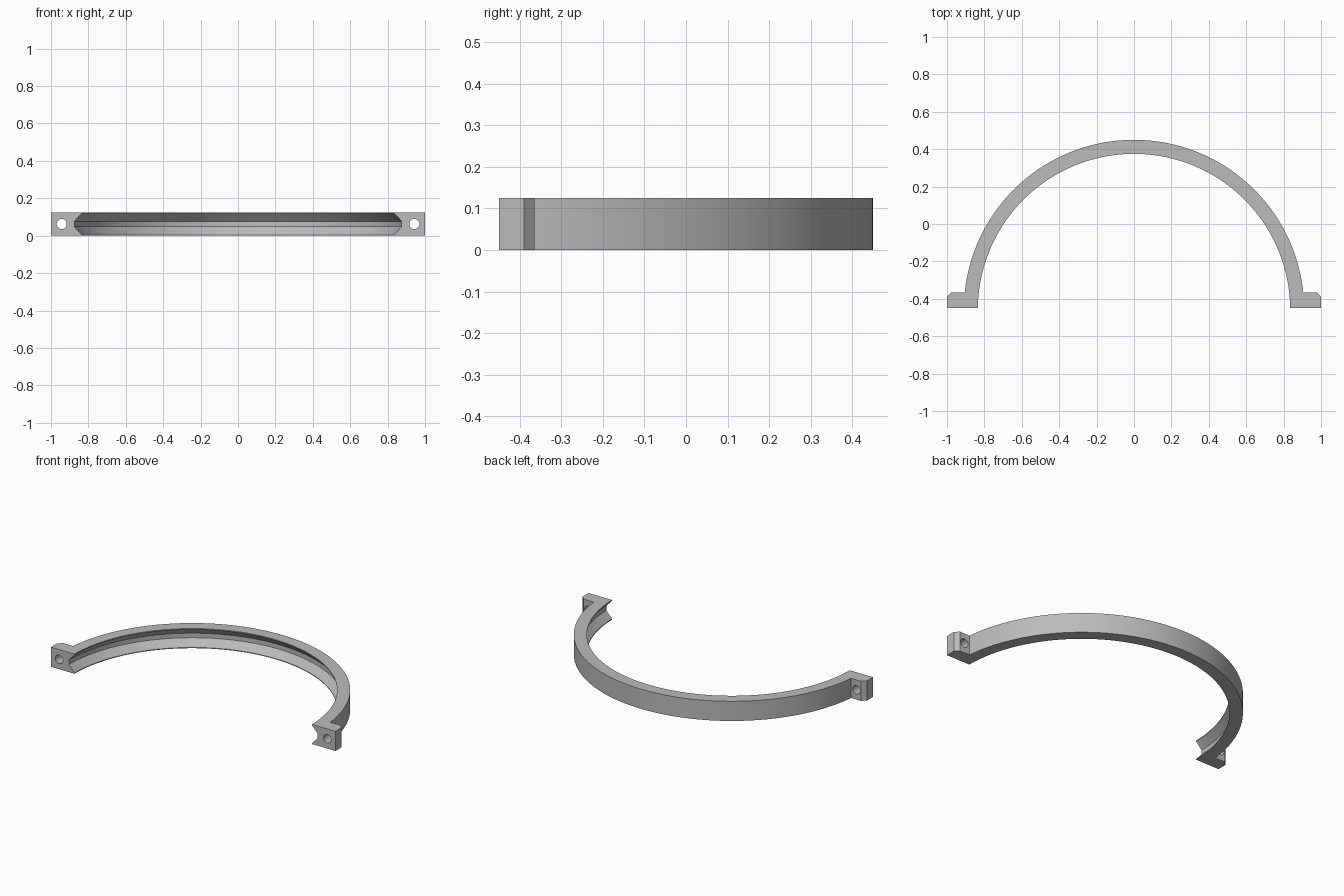
import bpy, bmesh, math
from mathutils import Vector

cube = bpy.data.objects.get("Cube")
if cube:
    bpy.data.objects.remove(cube)

HEIGHT = 0.125
FRONT = -0.45
CENTRE_Y = -0.46
R_IN, R_OUT, R_GROOVE = 0.835, 0.91, 0.875

grey = bpy.data.materials.new("grey metal")
grey.use_nodes = True
colour = (0.5, 0.5, 0.5, 1)
grey.diffuse_color = colour
grey.node_tree.nodes["Principled BSDF"].inputs["Base Color"].default_value = colour


def make_object(name, bm):
    bmesh.ops.recalc_face_normals(bm, faces=bm.faces)
    mesh = bpy.data.meshes.new(name)
    bm.to_mesh(mesh)
    bm.free()
    mesh.materials.append(grey)
    obj = bpy.data.objects.new(name, mesh)
    bpy.context.collection.objects.link(obj)
    return obj


def combine(target, helper, operation):
    """Apply a boolean and remove the helper."""
    helper.hide_render = True
    mod = target.modifiers.new(operation, 'BOOLEAN')
    mod.object, mod.operation, mod.solver = helper, operation, 'EXACT'
    bpy.context.view_layer.objects.active = target
    bpy.ops.object.modifier_apply(modifier=mod.name)
    bpy.data.objects.remove(helper)


# Half ring: grooved section swept round the centre, trimmed flat at the front
bm = bmesh.new()
section = [(R_OUT, 0), (R_OUT, HEIGHT), (R_IN, HEIGHT), (R_IN, 0.12),
           (R_GROOVE, 0.077), (R_GROOVE, 0.048), (R_IN, 0.005), (R_IN, 0)]
face = bm.faces.new([bm.verts.new((r, CENTRE_Y, z)) for r, z in section])
bmesh.ops.spin(bm, geom=[face, *face.edges, *face.verts],
               cent=(0, CENTRE_Y, 0), axis=(0, 0, 1), angle=math.pi,
               steps=112, use_duplicate=False)
if face.is_valid and not any(len(e.link_faces) < 2 for e in bm.edges):
    pass
else:
    bmesh.ops.holes_fill(bm, edges=[e for e in bm.edges if e.is_boundary])
cut = bmesh.ops.bisect_plane(bm, geom=[*bm.verts, *bm.edges, *bm.faces],
                             plane_co=(0, FRONT, 0), plane_no=(0, -1, 0),
                             clear_outer=True)
bmesh.ops.holes_fill(bm, edges=[e for e in bm.edges if e.is_boundary])
ring = make_object("half_ring_clamp", bm)

# Bolt lugs with a chamfered outer corner and a through hole
for side in (-1, 1):
    bm = bmesh.new()
    outline = [(0.89, FRONT), (1, FRONT), (1, -0.39), (0.975, -0.365), (0.89, -0.365)]
    base = bm.faces.new([bm.verts.new((side * x, y, 0)) for x, y in outline])
    top = bmesh.ops.extrude_face_region(bm, geom=[base])
    bmesh.ops.translate(bm, vec=Vector((0, 0, HEIGHT)),
                        verts=[v for v in top["geom"] if isinstance(v, bmesh.types.BMVert)])
    lug = make_object("bolt_lug", bm)

    bpy.ops.mesh.primitive_cylinder_add(vertices=32, radius=0.027, depth=0.3,
                                        location=(side * 0.943, -0.41, HEIGHT / 2),
                                        rotation=(math.pi / 2, 0, 0))
    drill = bpy.context.object
    drill.data.materials.append(grey)
    combine(lug, drill, 'DIFFERENCE')
    combine(ring, lug, 'UNION')

# Smooth curved walls, crisp edges
bpy.ops.object.select_all(action='DESELECT')
ring.select_set(True)
bpy.context.view_layer.objects.active = ring
bpy.ops.object.shade_smooth_by_angle(angle=math.radians(25))
